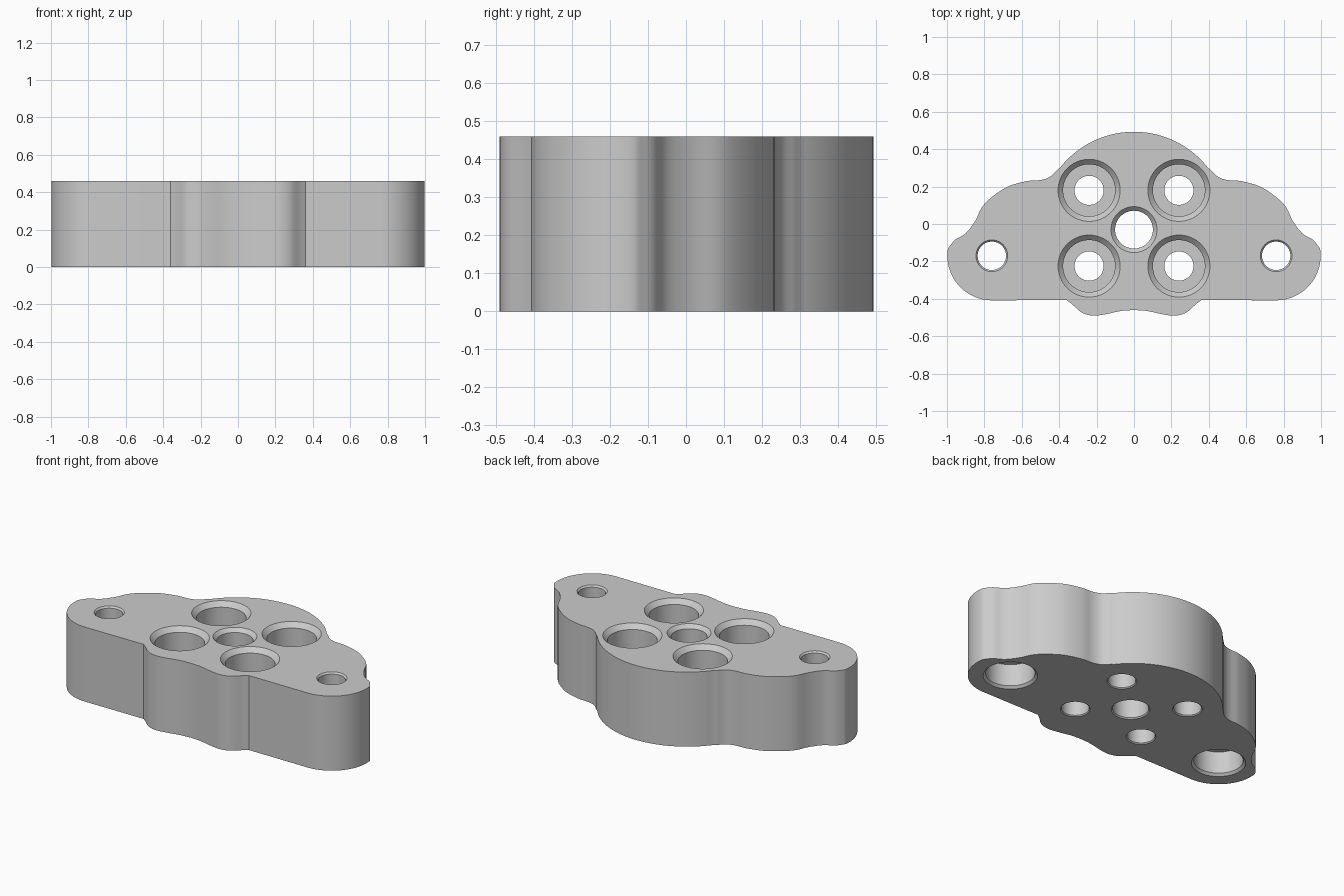
import bpy, bmesh
from math import sin, cos, pi, radians
from mathutils import Vector

cube = bpy.data.objects.get("Cube")
if cube:
    bpy.data.objects.remove(cube, do_unlink=True)

HEIGHT = 0.46


def arc(cx, cy, r, start, end, steps):
    angles = [radians(start + (end - start) * i / steps) for i in range(steps + 1)]
    return [Vector((cx + r * cos(a), cy + r * sin(a))) for a in angles]


def spline(points, steps=5):
    """Smooth curve through the points."""
    p = [Vector(q) for q in points]
    p = [2 * p[0] - p[1]] + p + [2 * p[-1] - p[-2]]
    out = []
    for a, b, c, d in zip(p, p[1:], p[2:], p[3:]):
        for i in range(steps):
            t = i / steps
            out.append(0.5 * (2 * b + (c - a) * t + (2 * a - 5 * b + 4 * c - d) * t ** 2
                              + (3 * b - a - 3 * c + d) * t ** 3))
    return out + [p[-2]]


def make_object(name, bm):
    bmesh.ops.recalc_face_normals(bm, faces=bm.faces)
    mesh = bpy.data.meshes.new(name)
    bm.to_mesh(mesh)
    bm.free()
    obj = bpy.data.objects.new(name, mesh)
    bpy.context.collection.objects.link(obj)
    return obj


def add_bore(bm, x, y, profile, sides=64):
    """Closed turned solid from (radius, height) pairs, bottom to top."""
    rings = [[bm.verts.new((x + r * cos(2 * pi * i / sides), y + r * sin(2 * pi * i / sides), z))
              for i in range(sides)] for r, z in profile]
    for low, high in zip(rings, rings[1:]):
        for i in range(sides):
            j = (i + 1) % sides
            bm.faces.new((low[i], low[j], high[j], high[i]))
    bm.faces.new(rings[0][::-1])
    bm.faces.new(rings[-1])


# Half outline, from the front notch round the ear and shoulder to the back
half = spline([(0, -0.46), (0.07, -0.465), (0.15, -0.482), (0.22, -0.49),
               (0.28, -0.473), (0.33, -0.43), (0.36, -0.407)])
half += arc(0.76, -0.17, 0.238, -90, 8, 24)
half += spline([(0.99, -0.125), (0.957, -0.085), (0.9, -0.05), (0.85, 0.015), (0.8, 0.107),
                (0.69, 0.192), (0.58, 0.228), (0.5, 0.235), (0.45, 0.252), (0.41, 0.29)])
half += arc(0, -0.01, 0.503, 38, 90, 24)
outline = half + [Vector((-p.x, p.y)) for p in half[-2:0:-1]]

# Plate body
bm = bmesh.new()
face = bm.faces.new([bm.verts.new((p.x, p.y, 0)) for p in outline])
top = bmesh.ops.extrude_face_region(bm, geom=[face])["geom"]
bmesh.ops.translate(bm, vec=(0, 0, HEIGHT),
                    verts=[v for v in top if isinstance(v, bmesh.types.BMVert)])
body = make_object("mounting_plate", bm)

# Hole cutters: four counterbores, centre hole, two ear holes bored from below
LOW, HIGH = -0.05, HEIGHT + 0.05
bm = bmesh.new()
for side in (-1, 1):
    for y in (0.18, -0.225):
        add_bore(bm, side * 0.24, y, [(0.084, LOW), (0.084, 0), (0.078, 0.006), (0.078, 0.2),
                                      (0.139, 0.2), (0.139, HEIGHT - 0.028),
                                      (0.166, HEIGHT), (0.166, HIGH)])
    add_bore(bm, side * 0.76, -0.17, [(0.152, LOW), (0.152, 0), (0.138, 0.014), (0.138, 0.15),
                                      (0.076, 0.15), (0.076, HEIGHT - 0.01),
                                      (0.085, HEIGHT), (0.085, HIGH)])
add_bore(bm, 0, -0.03, [(0.108, LOW), (0.108, 0), (0.101, 0.007), (0.101, HEIGHT - 0.022),
                        (0.123, HEIGHT), (0.123, HIGH)])
cutter = make_object("hole_cutter", bm)
cutter.hide_render = True

mod = body.modifiers.new("holes", "BOOLEAN")
mod.operation = "DIFFERENCE"
mod.solver = "EXACT"
mod.object = cutter
for o in bpy.context.selected_objects:
    o.select_set(False)
body.select_set(True)
bpy.context.view_layer.objects.active = body
bpy.ops.object.modifier_apply(modifier=mod.name)
bpy.data.objects.remove(cutter, do_unlink=True)

# Grey finish
grey = bpy.data.materials.new("plain_grey")
grey.use_nodes = True
colour = (0.6, 0.6, 0.6, 1)
grey.diffuse_color = colour
grey.node_tree.nodes["Principled BSDF"].inputs["Base Color"].default_value = colour
body.data.materials.clear()
body.data.materials.append(grey)
bpy.ops.object.shade_smooth_by_angle(angle=radians(30))
